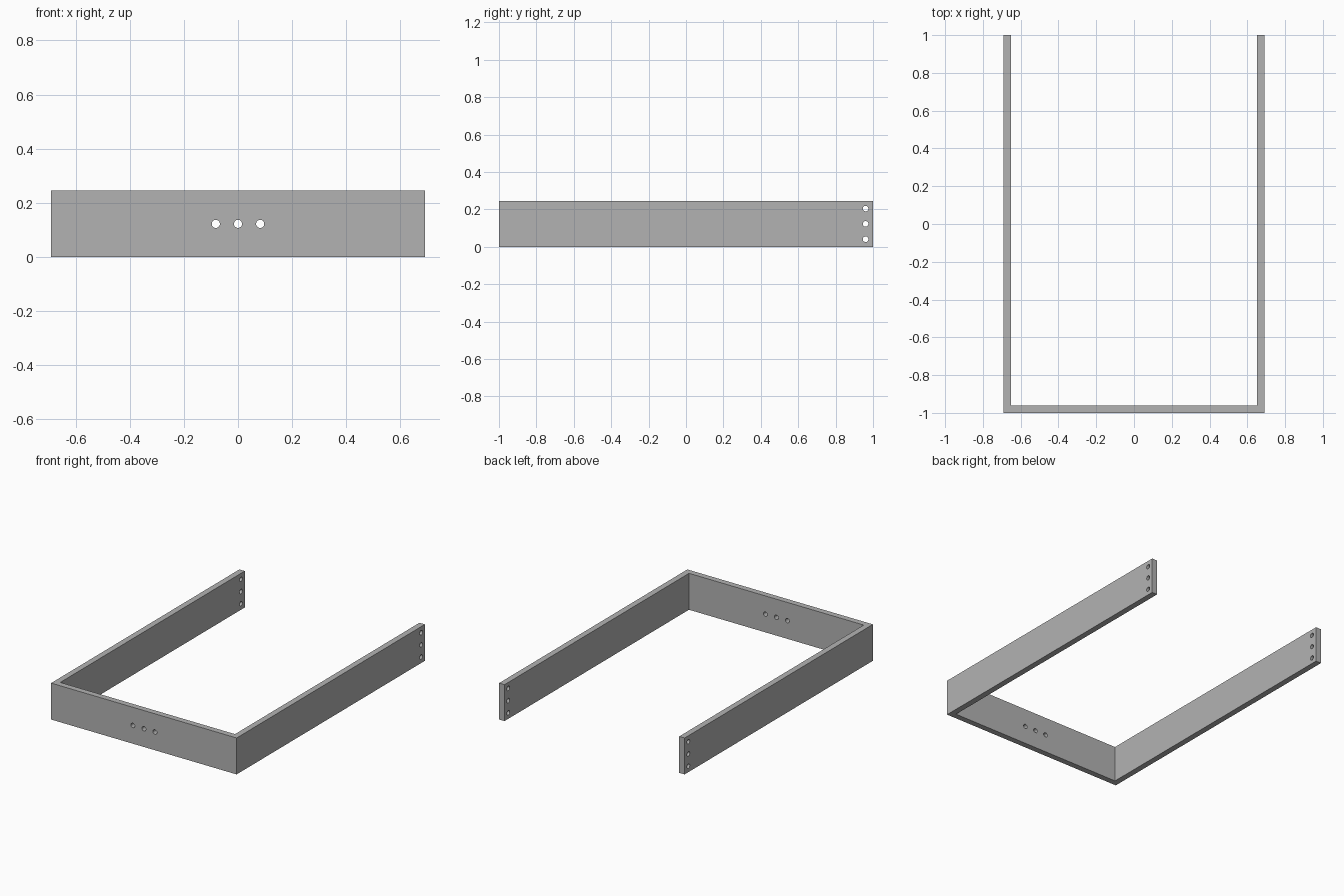
import bpy, bmesh
from math import pi
from mathutils import Matrix, Vector

default = bpy.data.objects.get("Cube")
if default:
    bpy.data.objects.remove(default, do_unlink=True)

# Overall dimensions
HALF_W, HALF_L, HEIGHT, THICK = 0.69, 1.0, 0.245, 0.04
HOLE_R, HOLE_GAP = 0.015, 0.082

grey = bpy.data.materials.new("plain grey")
grey.use_nodes = True
colour = (0.45, 0.45, 0.45, 1)
grey.diffuse_color = colour
grey.node_tree.nodes["Principled BSDF"].inputs["Base Color"].default_value = colour


def make_object(name, bm):
    mesh = bpy.data.meshes.new(name)
    bm.to_mesh(mesh)
    bm.free()
    mesh.materials.append(grey)
    obj = bpy.data.objects.new(name, mesh)
    bpy.context.collection.objects.link(obj)
    return obj


def add_drill(bm, centre, axis):
    """Cylinder that passes through the wall at centre, along axis."""
    turn = Matrix.Rotation(pi / 2, 4, axis)
    bmesh.ops.create_cone(bm, cap_ends=True, segments=32, radius1=HOLE_R,
                          radius2=HOLE_R, depth=THICK * 3,
                          matrix=Matrix.Translation(centre) @ turn)


# U-shaped frame: plan outline extruded upwards
inner = HALF_W - THICK
half = [(HALF_W, -HALF_L), (HALF_W, HALF_L), (inner, HALF_L), (inner, THICK - HALF_L)]
outline = half + [(-x, y) for x, y in reversed(half)]
bm = bmesh.new()
base = bm.faces.new([bm.verts.new((x, y, 0)) for x, y in outline])
top = bmesh.ops.extrude_face_region(bm, geom=[base])["geom"]
bmesh.ops.translate(bm, vec=(0, 0, HEIGHT),
                    verts=[v for v in top if isinstance(v, bmesh.types.BMVert)])
bmesh.ops.recalc_face_normals(bm, faces=bm.faces)
frame = make_object("u_frame", bm)

# Three holes across the front wall, three up the end of each arm
bm = bmesh.new()
for step in (-HOLE_GAP, 0, HOLE_GAP):
    add_drill(bm, Vector((step, -HALF_L + THICK / 2, HEIGHT / 2)), 'X')
    for side in (-1, 1):
        add_drill(bm, Vector((side * (HALF_W - THICK / 2), HALF_L - THICK,
                              HEIGHT / 2 + step)), 'Y')
drills = make_object("hole_cutter", bm)
drills.hide_render = True

cut = frame.modifiers.new("holes", 'BOOLEAN')
cut.operation = 'DIFFERENCE'
cut.solver = 'EXACT'
cut.object = drills
bpy.context.view_layer.objects.active = frame
frame.select_set(True)
bpy.ops.object.modifier_apply(modifier=cut.name)
bpy.data.objects.remove(drills, do_unlink=True)
bpy.ops.object.shade_smooth_by_angle(angle=pi / 6)
